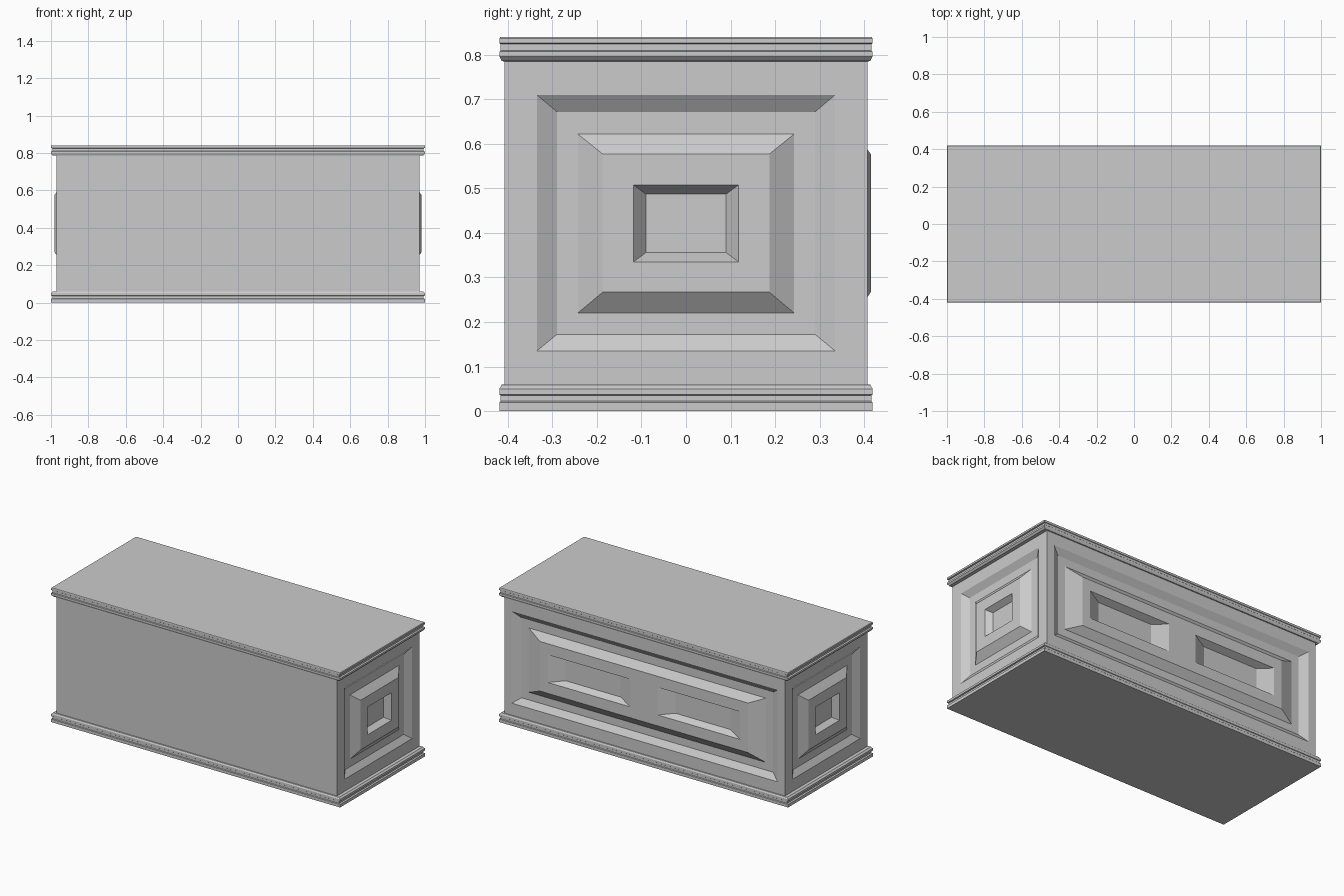
import bpy, bmesh
from math import pi
from mathutils import Matrix

if "Cube" in bpy.data.objects:
    bpy.data.objects.remove(bpy.data.objects["Cube"])

HX, HY, Z0, Z1 = 0.97, 0.408, 0.06, 0.785     # casing half sizes and wall heights


def finish(name, bm):
    bmesh.ops.remove_doubles(bm, verts=bm.verts, dist=1e-5)
    me = bpy.data.meshes.new(name)
    bm.to_mesh(me)
    bm.free()
    ob = bpy.data.objects.new(name, me)
    bpy.context.collection.objects.link(ob)
    return ob


def face(bm, pts):
    bm.faces.new([bm.verts.new(p) for p in pts])


def rect(u0, u1, z0, z1, h):
    return [(u0, -h, z0), (u1, -h, z0), (u1, -h, z1), (u0, -h, z1)]


def bridge(bm, a, b):
    for i in range(4):
        j = (i + 1) % 4
        face(bm, [a[i], a[j], b[j], b[i]])


# Moulding: stacked rectangular rings (half x, half y, z), bottom to top
def moulding(name, rings, cap_top):
    bm = bmesh.new()
    loops = [[(-x, -y, z), (x, -y, z), (x, y, z), (-x, y, z)] for x, y, z in rings]
    for a, b in zip(loops, loops[1:]):
        bridge(bm, a, b)
    face(bm, loops[-1] if cap_top else loops[0][::-1])
    finish(name, bm)


# Panelled wall: nested rings (half width, z0, z1, height), then a plateau with recesses
def wall(name, half, dist, angle, rings=(), holes=(), slope=(0, 0), depth=0.035):
    bm = bmesh.new()
    all_rings = [(half, Z0, Z1, 0)] + list(rings)
    loops = [rect(-w, w, a, b, h) for w, a, b, h in all_rings]
    for a, b in zip(loops, loops[1:]):
        bridge(bm, a, b)
    w, za, zb, h = all_rings[-1]
    us = sorted({-w, w, *[u for hole in holes for u in hole]})
    zs = [za, 0.335, 0.508, zb] if holes else [za, zb]
    for u0, u1 in zip(us, us[1:]):
        for a, b in zip(zs, zs[1:]):
            cell = rect(u0, u1, a, b, h)
            if (u0, u1) in holes and a == 0.335:
                su, sz = slope
                floor = rect(u0 + su, u1 - su, a + sz, b - sz, h - depth)
                bridge(bm, cell, floor)
                face(bm, floor)
            else:
                face(bm, cell)
    bm.transform(Matrix.Rotation(angle, 4, 'Z') @ Matrix.Translation((0, -dist, 0)))
    finish(name, bm)


# Base and lid mouldings
moulding("base_moulding", [
    (1, 0.419, 0), (1, 0.419, 0.019), (0.991, 0.416, 0.022), (0.991, 0.416, 0.035),
    (1, 0.419, 0.037), (1, 0.419, 0.050), (0.99, 0.414, 0.059), (HX, HY, Z0)], False)
moulding("lid_moulding", [
    (HX, HY, Z1), (0.99, 0.414, 0.786), (1, 0.419, 0.796), (1, 0.419, 0.807),
    (0.991, 0.416, 0.810), (0.991, 0.416, 0.824), (1, 0.419, 0.826),
    (1, 0.419, 0.837), (0.997, 0.417, 0.840)], True)

# Plain front
wall("front_wall", HX, HY, 0)

# Back with long raised panel and two recesses
wall("back_wall", HX, HY, pi,
     [(0.92, 0.135, 0.71, 0), (0.87, 0.172, 0.672, -0.026),
      (0.82, 0.22, 0.622, -0.026), (0.72, 0.267, 0.577, 0.007)],
     [(-0.665, -0.095), (0.095, 0.665)], (0.095, 0.021), 0.04)

# Matching ends with one recess each
for side, angle in (("right", pi / 2), ("left", -pi / 2)):
    wall(side + "_end_wall", HY, HX, angle,
         [(0.335, 0.135, 0.71, 0), (0.29, 0.172, 0.672, -0.026),
          (0.243, 0.22, 0.622, -0.026), (0.187, 0.267, 0.577, 0.010)],
         [(-0.118, 0.118)], (0.028, 0.021))
